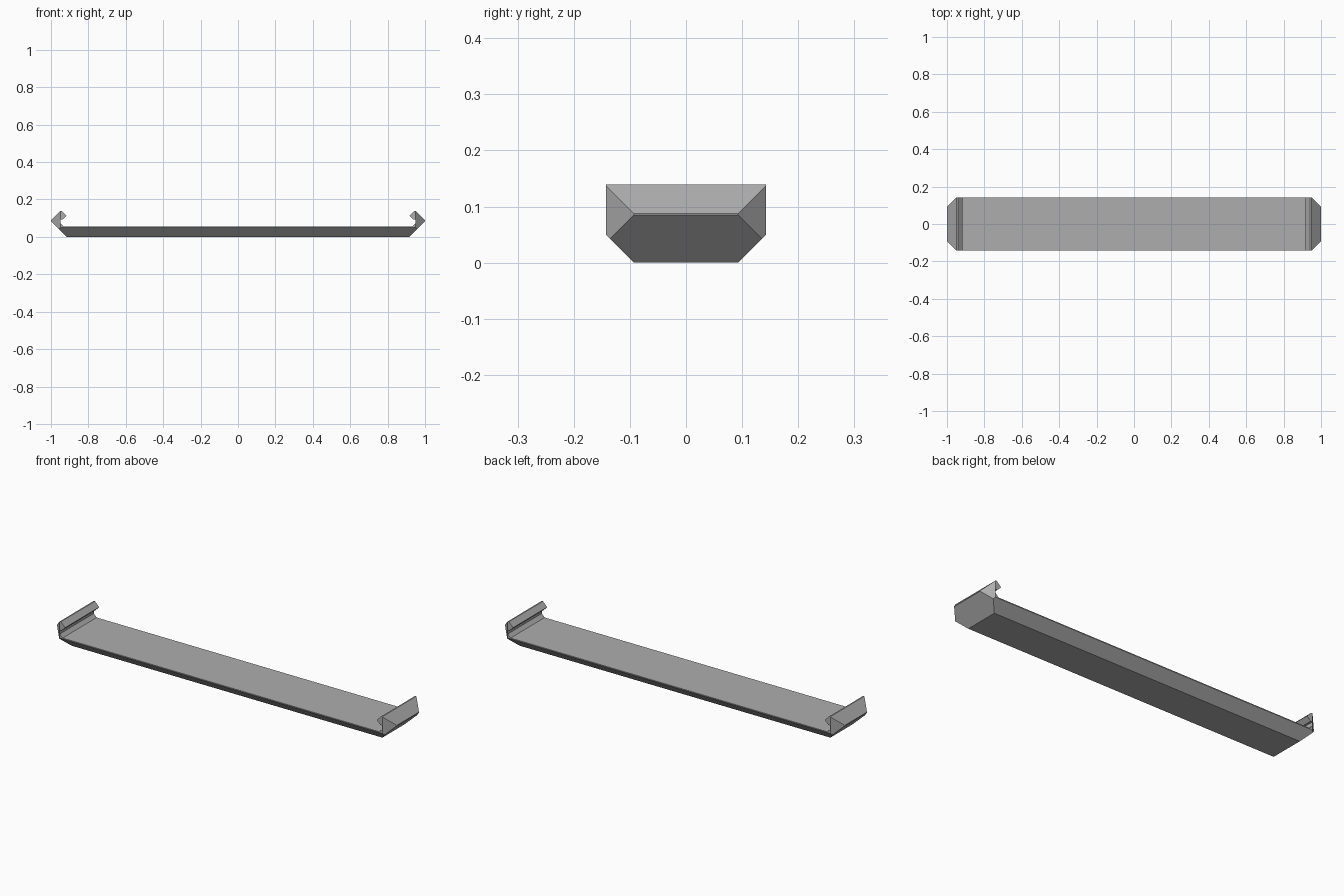
import bpy, bmesh
from mathutils import Vector

if "Cube" in bpy.data.objects:
    bpy.data.objects.remove(bpy.data.objects["Cube"])

HALF_Y = 0.143

grey = bpy.data.materials.new("mid grey")
grey.diffuse_color = (0.42, 0.42, 0.42, 1)
grey.use_nodes = True
grey.node_tree.nodes["Principled BSDF"].inputs["Base Color"].default_value = grey.diffuse_color

# Right half of the lengthwise section: bevelled end, hook lip, inner wall, floor
half = [(0.915, 0.0), (1.0, 0.085), (1.0, 0.088), (0.949, 0.139),
        (0.942, 0.139), (0.917, 0.114), (0.938, 0.093), (0.949, 0.093),
        (0.949, 0.072), (0.932, 0.055)]
section = half + [(-x, z) for x, z in reversed(half)]

# Tray: section swept across the width
bm = bmesh.new()
face = bm.faces.new([bm.verts.new((x, -HALF_Y, z)) for x, z in section])
swept = bmesh.ops.extrude_face_region(bm, geom=[face])
bmesh.ops.translate(bm, vec=(0, 2 * HALF_Y, 0),
                    verts=[v for v in swept["geom"] if isinstance(v, bmesh.types.BMVert)])
bmesh.ops.recalc_face_normals(bm, faces=bm.faces)


def chamfer(point, normal):
    """Slice off everything beyond a plane and close the cut."""
    cut = bmesh.ops.bisect_plane(bm, geom=bm.verts[:] + bm.edges[:] + bm.faces[:],
                                 plane_co=Vector(point), plane_no=Vector(normal).normalized(),
                                 clear_outer=True, dist=1e-6)
    edges = [e for e in cut["geom_cut"] if isinstance(e, bmesh.types.BMEdge)]
    bmesh.ops.contextual_create(bm, geom=edges)


# Bevelled lower long edges and bevelled end corners
for sy in (-1, 1):
    chamfer((0, sy * 0.093, 0), (0, sy, -1))
    for sx in (-1, 1):
        chamfer((sx, sy * 0.093, 0), (sx, sy, 0))

bmesh.ops.recalc_face_normals(bm, faces=bm.faces)
mesh = bpy.data.meshes.new("clip_tray")
bm.to_mesh(mesh)
bm.free()
mesh.materials.append(grey)
tray = bpy.data.objects.new("clip_tray", mesh)
bpy.context.collection.objects.link(tray)
